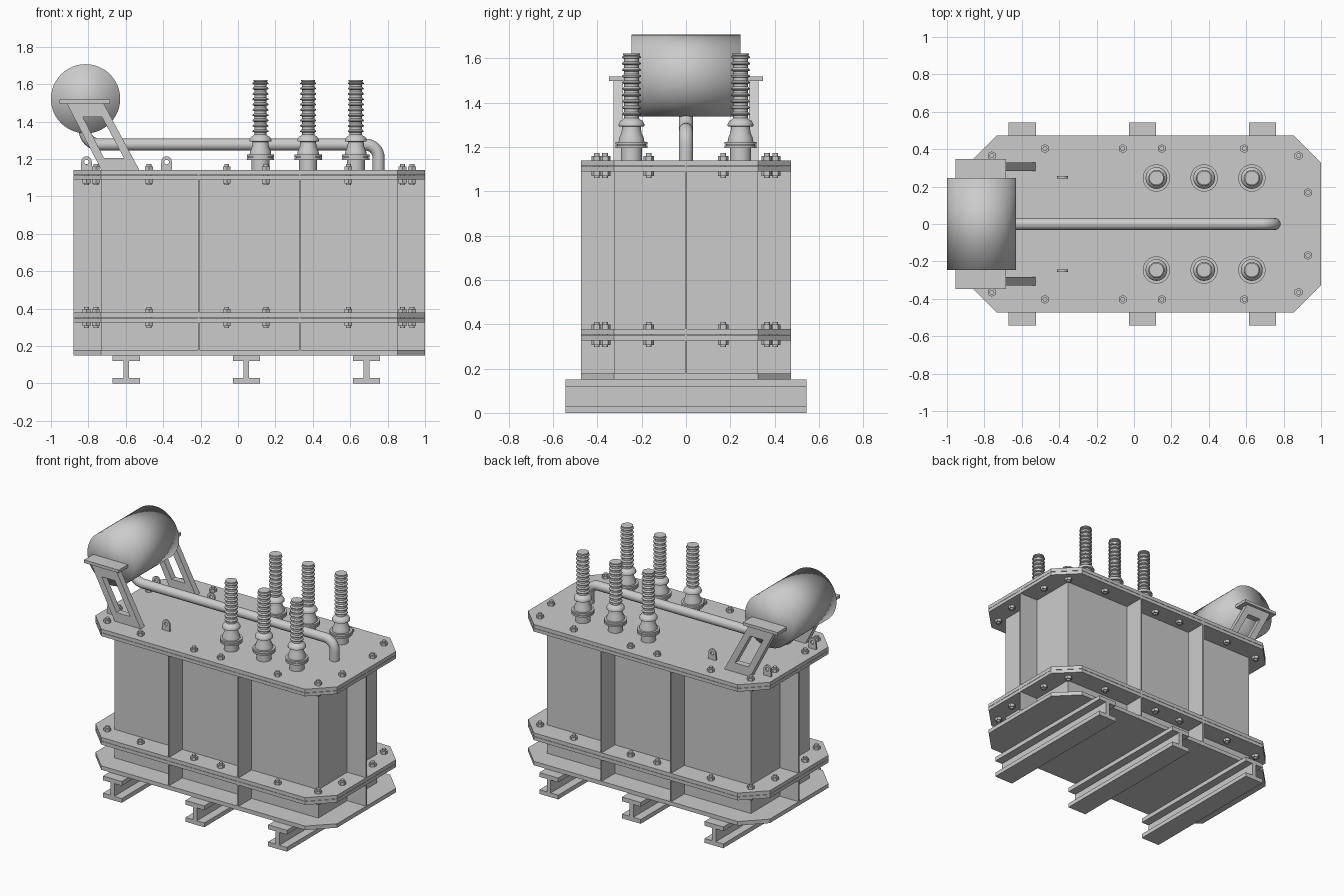
import bpy, bmesh, math
from mathutils import Matrix, Vector

if "Cube" in bpy.data.objects:
    bpy.data.objects.remove(bpy.data.objects["Cube"])

CX = 0.06            # tank centre in x
HX, HY, CH = 0.94, 0.473, 0.147   # plate half sizes and corner chamfer


def add_mesh(name, me):
    ob = bpy.data.objects.new(name, me)
    bpy.context.collection.objects.link(ob)
    return ob


def from_bm(name, bm):
    bmesh.ops.recalc_face_normals(bm, faces=bm.faces)
    me = bpy.data.meshes.new(name)
    bm.to_mesh(me)
    bm.free()
    return add_mesh(name, me)


def smooth(ob, angle=35):
    bpy.ops.object.select_all(action='DESELECT')
    ob.select_set(True)
    bpy.context.view_layer.objects.active = ob
    bpy.ops.object.shade_smooth_by_angle(angle=math.radians(angle))


def box(name, x0, x1, y0, y1, z0, z1):
    bm = bmesh.new()
    size = Matrix.Diagonal((x1 - x0, y1 - y0, z1 - z0, 1))
    mid = Matrix.Translation(((x0 + x1) / 2, (y0 + y1) / 2, (z0 + z1) / 2))
    bmesh.ops.create_cube(bm, size=1, matrix=mid @ size)
    return from_bm(name, bm)


def curve_to_mesh(name, cu):
    ob = add_mesh(name + "_curve", cu)
    bpy.context.view_layer.update()
    me = bpy.data.meshes.new_from_object(
        ob.evaluated_get(bpy.context.evaluated_depsgraph_get()))
    bpy.data.objects.remove(ob)
    return add_mesh(name, me)


def profile(name, loops, half, loc=(0, 0, 0), upright=True):
    """Filled outline (inner loops are holes), extruded by half both ways."""
    cu = bpy.data.curves.new(name, 'CURVE')
    cu.dimensions, cu.fill_mode, cu.extrude = '2D', 'BOTH', half
    for pts in loops:
        sp = cu.splines.new('POLY')
        sp.points.add(len(pts) - 1)
        for p, (u, v) in zip(sp.points, pts):
            p.co = (u, v, 0, 1)
        sp.use_cyclic_u = True
    ob = curve_to_mesh(name, cu)
    rot = Matrix.Rotation(math.pi / 2, 4, 'X') if upright else Matrix()
    ob.data.transform(Matrix.Translation(loc) @ rot)
    for f in ob.data.polygons:
        f.use_smooth = False
    return ob


def arc(cx, cz, r, a0, a1, n):
    return [(cx + r * math.cos(math.radians(a0 + (a1 - a0) * i / n)),
             cz + r * math.sin(math.radians(a0 + (a1 - a0) * i / n)))
            for i in range(n + 1)]


def lathe(name, prof, loc, n=32):
    bm = bmesh.new()
    vs = [bm.verts.new((r, 0, z)) for r, z in prof]
    es = [bm.edges.new(p) for p in zip(vs, vs[1:])]
    bmesh.ops.spin(bm, geom=vs + es, cent=(0, 0, 0), axis=(0, 0, 1),
                   angle=math.tau, steps=n, use_duplicate=False)
    bmesh.ops.remove_doubles(bm, verts=bm.verts, dist=1e-5)
    bmesh.ops.translate(bm, verts=bm.verts, vec=loc)
    ob = from_bm(name, bm)
    smooth(ob)
    return ob


# base I-beams
w, t, h = 0.073, 0.015, 0.15
beam = [(-w, 0), (w, 0), (w, .03), (t, .03), (t, h - .03), (w, h - .03),
        (w, h), (-w, h), (-w, h - .03), (-t, h - .03), (-t, .03), (-w, .03)]
for i, x in enumerate((-0.597, 0.045, 0.687)):
    profile(f"base_beam_{i}", [beam], 0.543, (x, 0, 0))

# chamfered plates: floor, mid flange pair, top flange pair
octagon = [(sx * a, sy * b) for sx, sy, flip in
           ((1, 1, 0), (-1, 1, 1), (-1, -1, 0), (1, -1, 1))
           for a, b in ([(HX, HY - CH), (HX - CH, HY)][::-1 if flip else 1])]
for name, z0, z1 in (("floor_plate", .15, .178), ("mid_flange_lower", .327, .351),
                     ("mid_flange_upper", .353, .378), ("top_flange", 1.09, 1.113),
                     ("cover_plate", 1.115, 1.14)):
    profile(name, [octagon], (z1 - z0) / 2, (CX, 0, (z0 + z1) / 2), False)

# tank walls and stiffening ribs, in lower and upper sections
ix, iy = HX - CH, HY - CH
for part, z0, z1 in (("lower", .17, .36), ("upper", .36, 1.12)):
    box(f"{part}_tank", CX - ix, CX + ix, -iy, iy, z0, z1)
    for s in (-1, 1):
        for x in (-0.21, 0.33):
            box(f"{part}_side_rib", x - .005, x + .005,
                *sorted((s * (iy - .01), s * HY)), z0, z1)
        box(f"{part}_end_rib", *sorted((CX + s * (ix - .01), CX + s * HX)),
            -.005, .005, z0, z1)

# flange bolts
spots = [(x, s * .403) for x in (-.476, -.06, .149, .59) for s in (-1, 1)]
spots += [(CX + e * dx, s * y) for e in (-1, 1) for s in (-1, 1)
          for dx, y in ((.82, .365), (.87, .168))]
for name, lo, hi in (("mid_bolts", .327, .378), ("top_bolts", 1.09, 1.14)):
    bm = bmesh.new()
    for x, y in spots:
        for z0, z1, r, n in ((hi, hi + .02, .024, 6), (lo - .02, lo, .024, 6),
                             (lo - .03, hi + .032, .013, 12)):
            bmesh.ops.create_cone(bm, cap_ends=True, segments=n, radius1=r,
                                  radius2=r, depth=z1 - z0,
                                  matrix=Matrix.Translation((x, y, (z0 + z1) / 2)))
    smooth(from_bm(name, bm))

# bushings with ribbed insulators
prof = [(0, 1.135), (.048, 1.135), (.048, 1.195), (.073, 1.195), (.073, 1.207),
        (.066, 1.207), (.066, 1.211), (.073, 1.211), (.073, 1.223), (.058, 1.223),
        (.056, 1.24), (.045, 1.265), (.042, 1.292), (.058, 1.294), (.058, 1.304),
        (.05, 1.318), (.038, 1.325)]
for i in range(10):
    z = 1.33 + i * .0285
    prof += [(.033, z), (.033, z + .012), (.043, z + .016), (.042, z + .021)]
prof += [(.034, 1.613), (.038, 1.615), (.038, 1.623), (0, 1.623)]
for x in (.12, .375, .63):
    for s in (-1, 1):
        lathe("bushing", prof, (x, s * .246, 0))

# oil conservator drum
bm = bmesh.new()
bmesh.ops.create_cone(bm, cap_ends=True, segments=48, radius1=.185, radius2=.185,
                      depth=.49, matrix=Matrix.Translation((-.815, 0, 1.522))
                      @ Matrix.Rotation(math.pi / 2, 4, 'X'))
drum = from_bm("conservator_drum", bm)
for f in drum.data.polygons:
    f.use_smooth = True

# slanted drum brackets with top shelves
outer = [(-.73, 1.14), (-.527, 1.14), (-.72, 1.5), (-.917, 1.5)]


def slant(z, side):          # inner edge of the leg at height z
    k = (z - 1.14) / .36
    return (-.73 - .187 * k + .048, z) if side < 0 else (-.527 - .193 * k - .048, z)


inner = [slant(1.205, -1), slant(1.205, 1), slant(1.425, 1), slant(1.425, -1)]
for s in (-1, 1):
    profile("drum_bracket", [outer, inner], .022, (0, s * .306, 0))
    box("bracket_shelf", -.955, -.685, *sorted((s * .235, s * .347)), 1.497, 1.518)

# oil pipe from drum to cover
path = ([(-.82, 1.40)] + arc(-.74, 1.357, .08, 180, 270, 8)
        + arc(.682, 1.207, .07, 90, 0, 8) + [(.752, 1.13)])
cu = bpy.data.curves.new("oil_pipe", 'CURVE')
cu.dimensions, cu.bevel_depth, cu.bevel_resolution = '3D', .032, 6
cu.use_fill_caps = True
sp = cu.splines.new('POLY')
sp.points.add(len(path) - 1)
for p, (x, z) in zip(sp.points, path):
    p.co = (x, 0, z, 1)
smooth(curve_to_mesh("oil_pipe", cu))

# lifting lugs
lug = [(-.03, 0), (.03, 0)] + arc(0, .048, .028, 0, 180, 12)
hole = arc(0, .046, .013, 0, 330, 11)
for x in (-.81, -.382):
    for s in (-1, 1):
        profile("lifting_lug", [lug, hole], .006, (x, s * .25, 1.138))
